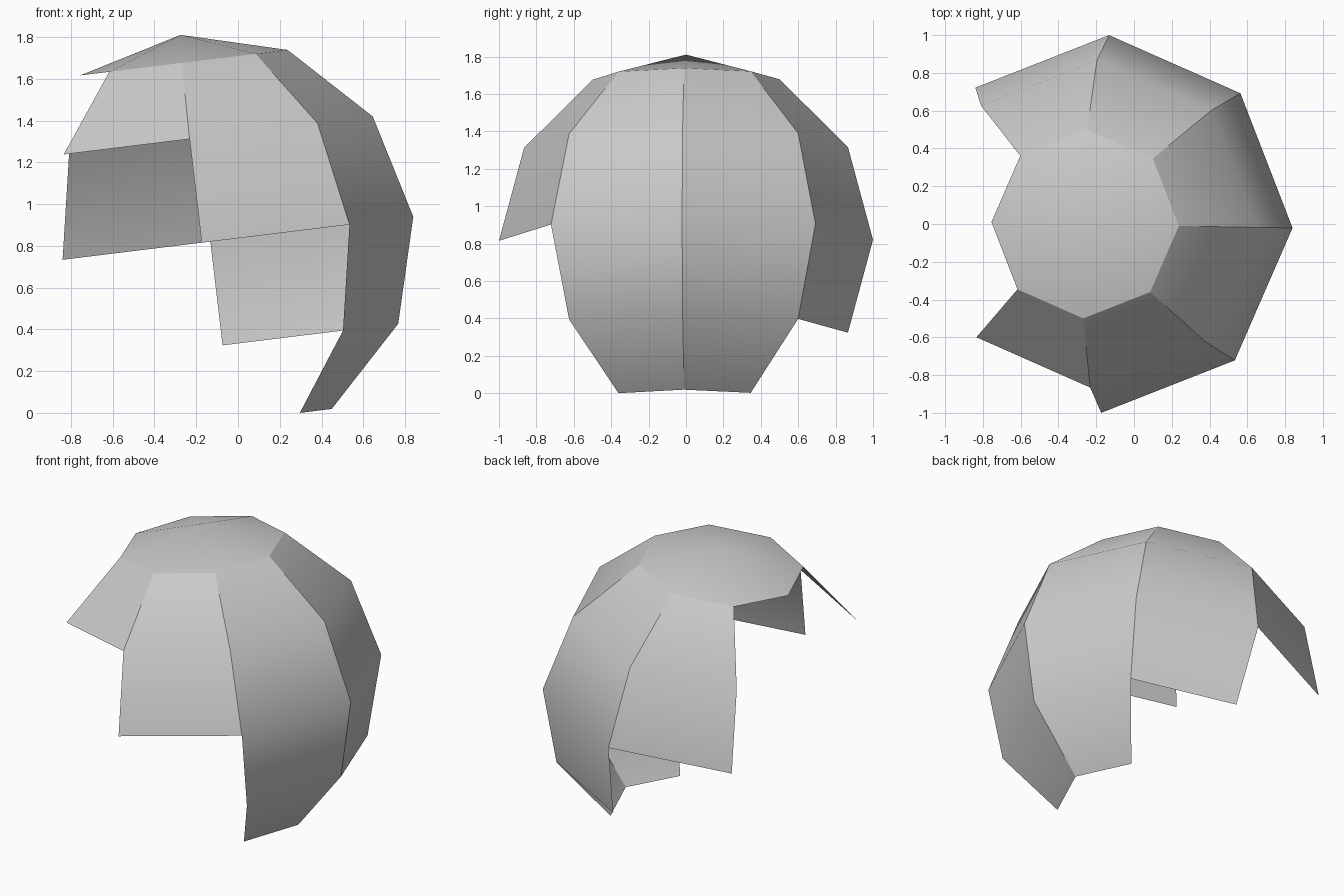
import bpy
import bmesh
from math import acos, atan2, floor, pi, radians
from mathutils import Matrix, Vector

cube = bpy.data.objects.get("Cube")
if cube:
    bpy.data.objects.remove(cube, do_unlink=True)

SEGMENTS, RINGS = 8, 6
# Rows kept from the top in each segment, counted round from +x
ROWS_KEPT = (5, 4, 3, 1, 1, 2, 3, 5)

# Plain grey
grey = bpy.data.materials.new("plain grey")
grey.use_nodes = True
colour = (0.6, 0.6, 0.6, 1.0)
grey.diffuse_color = colour
for node in grey.node_tree.nodes:
    if node.type == "BSDF_PRINCIPLED":
        node.inputs["Base Color"].default_value = colour
        node.inputs["Roughness"].default_value = 0.8


def outside_shell(face):
    """True where the face lies below the cut line of its segment."""
    c = face.calc_center_median()
    column = floor((atan2(c.y, c.x) % (2 * pi)) / (2 * pi / SEGMENTS))
    row = floor(acos(c.normalized().z) / (pi / RINGS))
    return row >= ROWS_KEPT[column]


# Broken dome: a faceted sphere with stepped segments cut away
bm = bmesh.new()
bmesh.ops.create_uvsphere(bm, u_segments=SEGMENTS, v_segments=RINGS, radius=1)
bmesh.ops.delete(bm, geom=[f for f in bm.faces if outside_shell(f)], context="FACES")

# Tilt the dome and rest it on the ground
tilt = Matrix.Rotation(radians(-7), 4, "Y") @ Matrix.Rotation(radians(-1.2), 4, "Z")
place = Matrix.Translation(Vector((-0.153, 0, 0.8175)))
bmesh.ops.transform(bm, matrix=place @ tilt, verts=bm.verts)

mesh = bpy.data.meshes.new("dome_shell")
bm.to_mesh(mesh)
bm.free()
mesh.materials.append(grey)
dome = bpy.data.objects.new("dome_shell", mesh)
bpy.context.collection.objects.link(dome)

# Smooth down each segment, sharp between segments and round the cap
bpy.ops.object.select_all(action="DESELECT")
dome.select_set(True)
bpy.context.view_layer.objects.active = dome
bpy.ops.object.shade_smooth_by_angle(angle=radians(30))
